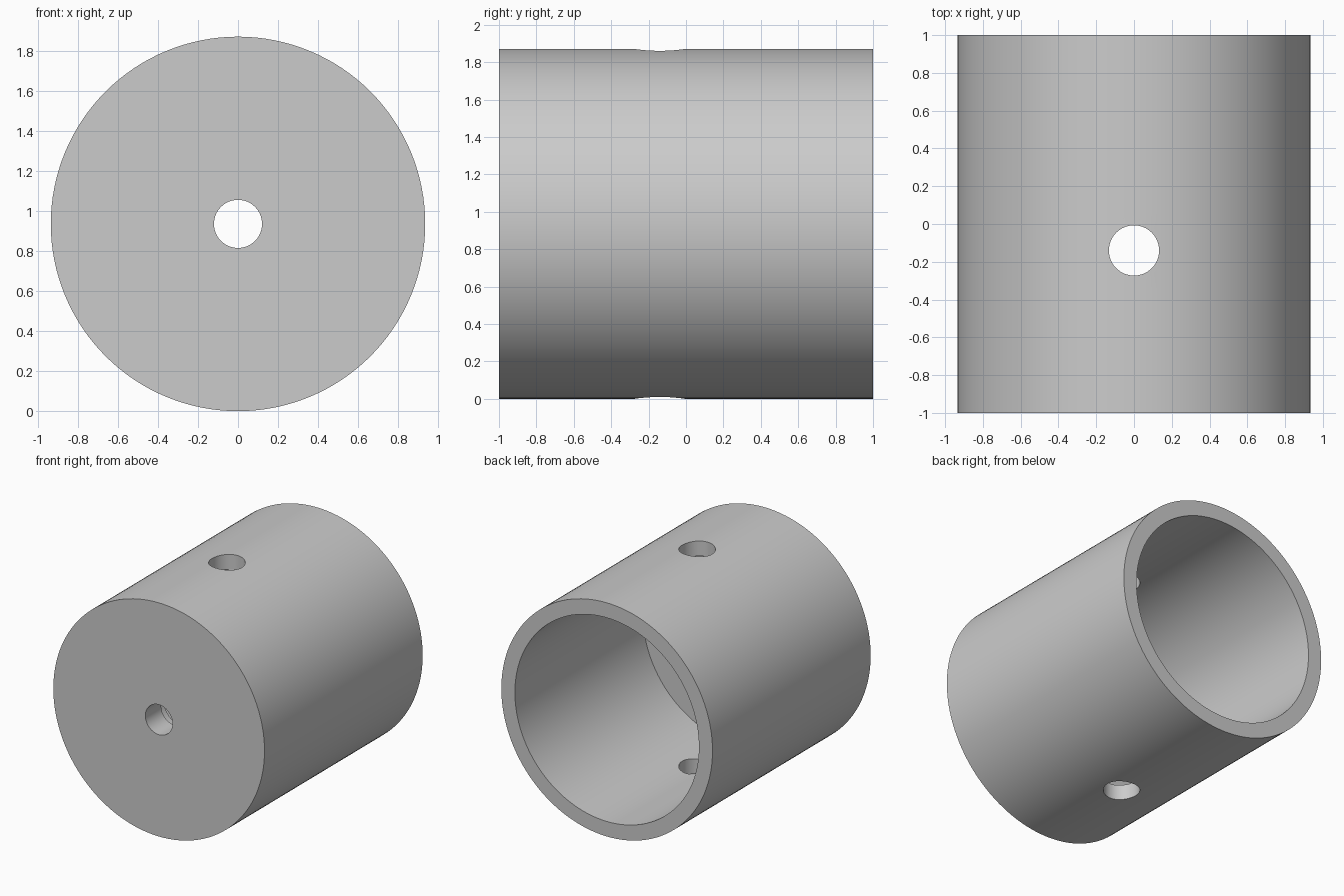
import bpy, bmesh, math
from mathutils import Matrix, Vector

cube = bpy.data.objects.get("Cube")
if cube:
    bpy.data.objects.remove(cube, do_unlink=True)

OUTER, BORE, HOLE, POCKET = 0.935, 0.815, 0.12, 0.24
FLOOR, POCKET_END = -0.62, -0.80
PIN_Y, PIN_R = -0.14, 0.133
SEGMENTS = 128

grey = bpy.data.materials.new("plain grey")
grey.use_nodes = True
colour = (0.6, 0.6, 0.6, 1)
grey.diffuse_color = colour
grey.node_tree.nodes["Principled BSDF"].inputs["Base Color"].default_value = colour


def lathe(name, profile):
    """Revolve a closed (radius, y) outline around the y axis."""
    bm = bmesh.new()
    verts = [bm.verts.new((r, y, 0)) for r, y in profile]
    edges = [bm.edges.new((v, verts[i - 1])) for i, v in enumerate(verts)]
    bmesh.ops.spin(bm, geom=verts + edges, cent=(0, 0, 0), axis=(0, 1, 0),
                   angle=math.tau, steps=SEGMENTS, use_merge=True)
    bmesh.ops.remove_doubles(bm, verts=bm.verts, dist=1e-5)
    bmesh.ops.recalc_face_normals(bm, faces=bm.faces)
    bmesh.ops.translate(bm, verts=bm.verts, vec=(0, 0, OUTER))
    mesh = bpy.data.meshes.new(name)
    bm.to_mesh(mesh)
    bm.free()
    mesh.materials.append(grey)
    obj = bpy.data.objects.new(name, mesh)
    bpy.context.collection.objects.link(obj)
    return obj


# Cup-shaped sleeve: thick front wall with a stepped centre hole, open back.
# Extra rings either side of the pin hole keep the cut local.
ring_a, ring_b = PIN_Y - 0.2, PIN_Y + 0.2
sleeve = lathe("sleeve", [
    (HOLE, -1), (OUTER, -1), (OUTER, ring_a), (OUTER, ring_b), (OUTER, 1),
    (BORE, 1), (BORE, ring_b), (BORE, ring_a), (BORE, FLOOR),
    (POCKET, FLOOR), (POCKET, POCKET_END), (HOLE, POCKET_END)])

# Vertical pin hole through both walls
bpy.ops.mesh.primitive_cylinder_add(vertices=64, radius=PIN_R, depth=3,
                                    location=(0, PIN_Y, OUTER))
cutter = bpy.context.object
cutter.name = "pin_hole_cutter"
cutter.hide_render = True
cutter.data.materials.append(grey)

bpy.ops.object.select_all(action='DESELECT')
sleeve.select_set(True)
bpy.context.view_layer.objects.active = sleeve
cut = sleeve.modifiers.new("pin hole", 'BOOLEAN')
cut.operation = 'DIFFERENCE'
cut.solver = 'EXACT'
cut.object = cutter
bpy.ops.object.modifier_apply(modifier=cut.name)
bpy.data.objects.remove(cutter, do_unlink=True)

bpy.ops.object.shade_smooth_by_angle(angle=math.radians(30))
